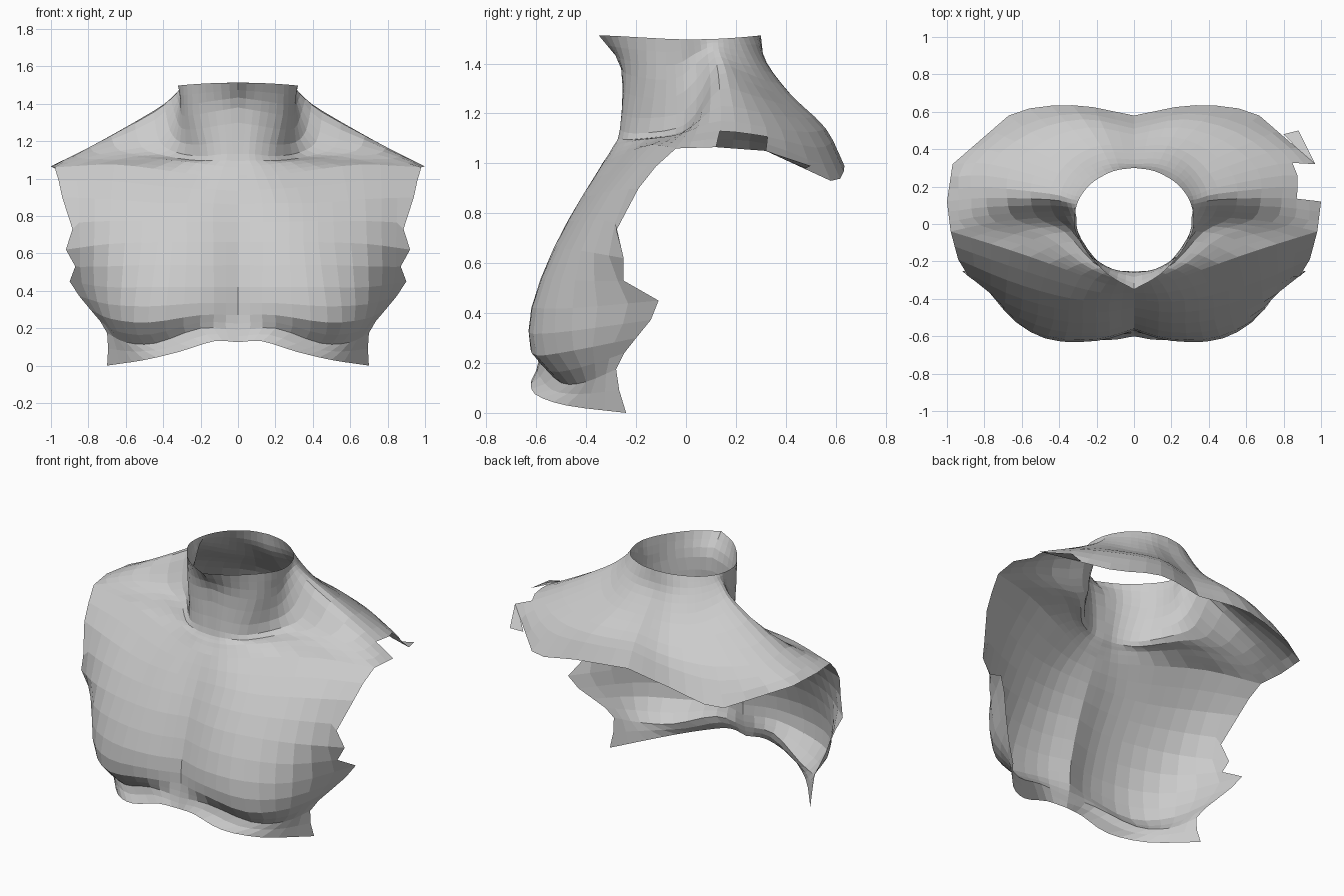
import bpy, bmesh, math
from mathutils import Vector


def spline(pts, n):
    """Catmull-Rom curve through pts, n steps per span."""
    p = [Vector(q) for q in pts]
    p = [2 * p[0] - p[1]] + p + [2 * p[-1] - p[-2]]
    out = []
    for i in range(1, len(p) - 2):
        a, b, c, d = p[i - 1:i + 3]
        for k in range(n):
            t = k / n
            out.append(0.5 * (2 * b + (c - a) * t + (2 * a - 5 * b + 4 * c - d) * t * t
                              + (3 * b - a - 3 * c + d) * t ** 3))
    return out + [p[-2]]


def patch(rows, nu, nv):
    """Smooth grid of points from a coarse grid of sections."""
    wide = [spline(r, nu) for r in rows]
    cols = [spline(c, nv) for c in zip(*wide)]
    return [list(r) for r in zip(*cols)]


def build(name, grid, skip=None, extra=()):
    """Mesh from the right half grid plus its mirror image."""
    bm = bmesh.new()
    for side in (1, -1):
        vs = [[bm.verts.new((p.x * side, p.y, p.z)) for p in r] for r in grid]
        for j in range(len(vs) - 1):
            for i in range(len(vs[0]) - 1):
                if side == 1 and skip and skip(i, j):
                    continue
                q = [vs[j][i], vs[j + 1][i], vs[j + 1][i + 1], vs[j][i + 1]]
                bm.faces.new(q if side == 1 else q[::-1])
    for f in extra:
        bm.faces.new([bm.verts.new(p) for p in f])
    bmesh.ops.remove_doubles(bm, verts=bm.verts, dist=0.0005)
    me = bpy.data.meshes.new(name)
    bm.to_mesh(me)
    bm.free()
    ob = bpy.data.objects.new(name, me)
    bpy.context.collection.objects.link(ob)
    return ob


# Collarbone line, shared by the chest and the shoulders
collar = [(0, -.335, 1.0), (.15, -.32, 1.01), (.36, -.245, 1.04), (.66, -.14, 1.075), (.98, -.04, 1.06)]

# Chest: sections from the collarbone down to the band under the bust
chest_rows = [
    collar,
    [(0, -.405, .86), (.20, -.415, .87), (.42, -.38, .87), (.68, -.30, .89), (.94, -.19, .90)],
    [(0, -.49, .66), (.20, -.53, .66), (.43, -.51, .66), (.69, -.42, .65), (.92, -.25, .62)],
    [(0, -.56, .42), (.20, -.615, .42), (.46, -.60, .42), (.70, -.455, .42), (.90, -.11, .45)],
    [(0, -.57, .27), (.20, -.62, .27), (.48, -.60, .23), (.68, -.45, .25), (.79, -.20, .30)],
    [(0, -.585, .19), (.20, -.585, .20), (.44, -.50, .12), (.60, -.40, .125), (.70, -.28, .175)],
    [(0, -.60, .125), (.13, -.62, .13), (.31, -.605, .075), (.50, -.48, .03), (.70, -.24, 0)],
]
chest = patch(chest_rows, 3, 2)
# Ragged armhole edge
chest[3][-1] = Vector((.885, -.28, .73))
chest[5][-1] = Vector((.87, -.25, .53))
build("chest", chest)

# Neck opening, from the throat round to the nape
rim = []
for a in (0, 25, 50, 75, 92, 108, 122, 138, 160, 180):
    t = math.radians(a)
    drop = {0: .09, 25: .04}.get(a, 0)
    rim.append((.32 * math.sin(t), .02 - .28 * math.cos(t) - drop, 1.505 + .008 * math.cos(2 * t)))

# Neck, shoulders and upper back: rings from the rim outward
neck = [(0, -.26, 1.38), (.12, -.24, 1.36), (.24, -.16, 1.34), (.30, -.04, 1.34), (.315, .04, 1.40),
        (.335, .11, 1.45), (.325, .18, 1.435), (.25, .27, 1.415), (.13, .32, 1.405), (0, .32, 1.40)]
base = [(0, -.265, 1.13), (.09, -.26, 1.13), (.20, -.20, 1.12), (.33, -.04, 1.14), (.42, .04, 1.20),
        (.45, .13, 1.355), (.43, .23, 1.335), (.33, .35, 1.285), (.18, .42, 1.275), (0, .41, 1.27)]
slope = [(0, -.295, 1.06), (.12, -.285, 1.07), (.28, -.21, 1.09), (.48, -.06, 1.11), (.74, .01, 1.13),
         (.79, .14, 1.17), (.77, .32, 1.145), (.55, .49, 1.125), (.27, .56, 1.14), (0, .51, 1.14)]
edge = collar + [(1, .12, 1.065), (.97, .32, 1.05), (.67, .58, .93), (.33, .635, .99), (0, .58, 1.0)]
shoulders = patch([rim, neck, base, slope, edge], 3, 3)
# Keep the chest seam exact and the back corner straight
shoulders[-1][:13] = chest[0]
for i in range(13, 21):
    k, f = divmod(i, 3)
    shoulders[-1][i] = Vector(edge[k]).lerp(Vector(edge[k + 1]), f / 3)

# Right shoulder has a notch and a loose flap beside it
flap = [(.97, .32, 1.05), (.88, .50, .99), (.80, .48, .98), (.87, .407, 1.01)]
build("neck_and_shoulders", shoulders,
      skip=lambda i, j: 15 <= i < 18 and j >= 10, extra=[flap])
